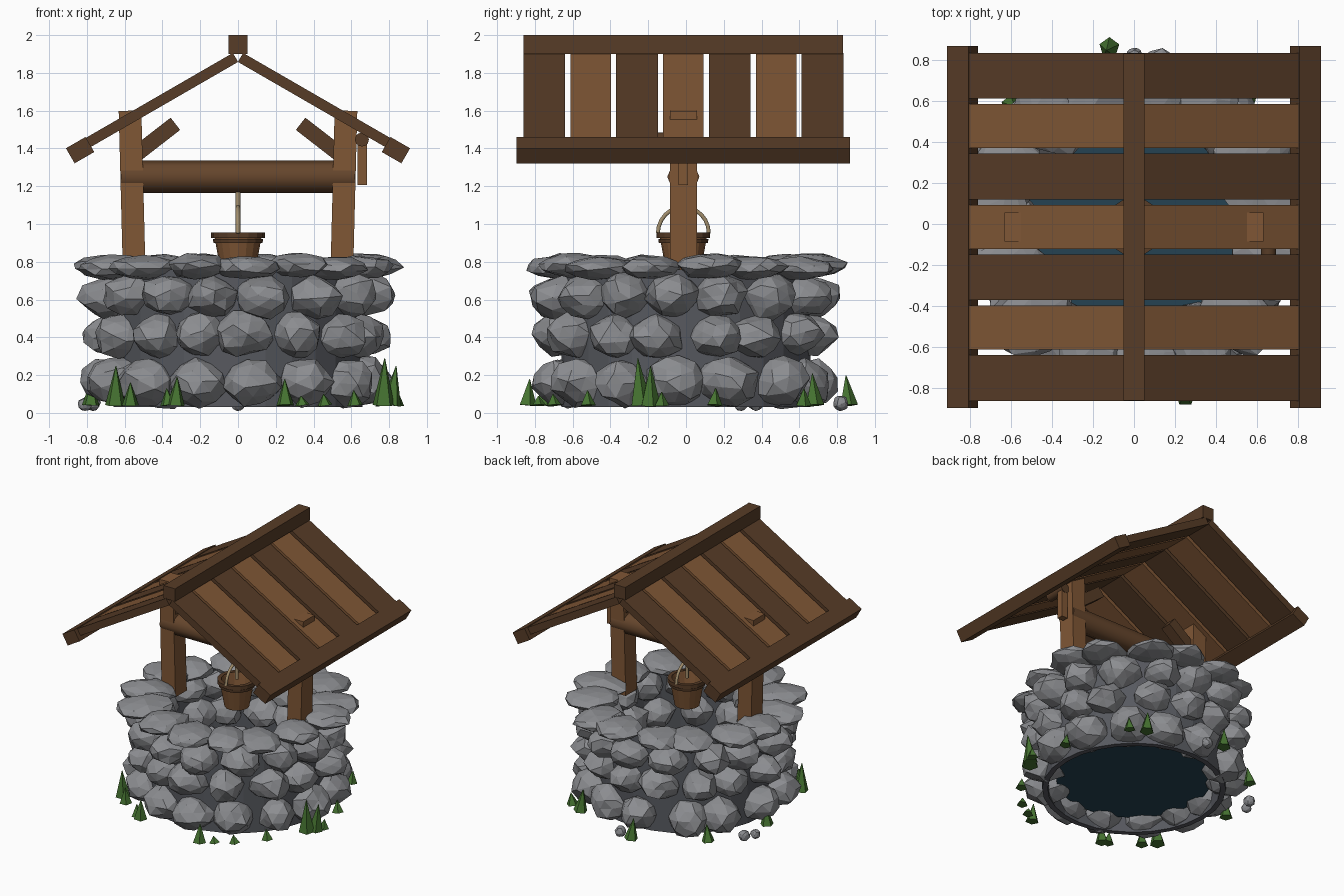
import bpy, bmesh, math, random
from mathutils import Vector, Matrix

if "Cube" in bpy.data.objects:
    bpy.data.objects.remove(bpy.data.objects["Cube"])
random.seed(7)
YC = -0.014


def mat(name, c):
    m = bpy.data.materials.new(name)
    m.diffuse_color = (*c, 1)
    m.use_nodes = True
    m.node_tree.nodes["Principled BSDF"].inputs["Base Color"].default_value = m.diffuse_color
    return m


DARK = mat("dark_wood", (0.095, 0.045, 0.02))
DRUM = mat("drum_wood", (0.13, 0.06, 0.025))
WOOD = mat("light_wood", (0.215, 0.095, 0.036))
MORTAR = mat("mortar_grey", (0.095, 0.10, 0.115))
STONE = mat("stone_grey", (0.26, 0.265, 0.28))
WATER = mat("water_blue", (0.018, 0.055, 0.085))
ROPE = mat("rope_tan", (0.36, 0.27, 0.15))
GRASS = mat("grass_green", (0.06, 0.17, 0.03))


def finish(name, bm, m):
    bmesh.ops.recalc_face_normals(bm, faces=bm.faces)
    me = bpy.data.meshes.new(name)
    bm.to_mesh(me)
    bm.free()
    me.materials.append(m)
    ob = bpy.data.objects.new(name, me)
    bpy.context.collection.objects.link(ob)
    return ob


def box(name, c, size, m, rot=0.0):
    bm = bmesh.new()
    M = Matrix.Translation(c) @ Matrix.Rotation(rot, 4, 'Y') @ Matrix.Diagonal((*size, 1))
    bmesh.ops.create_cube(bm, size=1, matrix=M)
    return finish(name, bm, m)


def rod(name, a, b, r, m, n=12, smooth=True):
    a, b = Vector(a), Vector(b)
    d = b - a
    bm = bmesh.new()
    M = Matrix.Translation((a + b) / 2) @ d.to_track_quat('Z', 'Y').to_matrix().to_4x4()
    bmesh.ops.create_cone(bm, cap_ends=True, segments=n, radius1=r, radius2=r,
                          depth=d.length, matrix=M)
    for f in bm.faces:
        f.smooth = smooth and len(f.verts) == 4
    return finish(name, bm, m)


def lathe(name, profile, m, n, c=(0, 0), closed=False):
    bm = bmesh.new()
    rings = [[bm.verts.new((c[0] + r * math.cos(2 * math.pi * i / n),
                            c[1] + r * math.sin(2 * math.pi * i / n), z))
              for i in range(n)] for r, z in profile]
    pairs = list(zip(rings, rings[1:])) + ([(rings[-1], rings[0])] if closed else [])
    for p, q in pairs:
        for i in range(n):
            j = (i + 1) % n
            bm.faces.new((p[i], p[j], q[j], q[i]))
    if not closed:
        bm.faces.new(rings[0])
        bm.faces.new(rings[-1])
    return finish(name, bm, m)


def add_stone(bm, c, half, ang):
    M = (Matrix.Translation(c) @ Matrix.Rotation(ang, 4, 'Z') @ Matrix.Diagonal((*half, 1))
         @ Matrix.Rotation(random.uniform(-.25, .25), 4, 'Y'))
    spin = Matrix.Rotation(random.uniform(0, 6.28), 3, Vector((random.random(), random.random(), 1)))
    vs = bmesh.ops.create_icosphere(bm, subdivisions=2, radius=1)['verts']
    for v in vs:
        v.co = M @ (spin @ v.co * random.uniform(0.90, 1.13))
        v.co.z = max(v.co.z, 0.0)


# mortar wall and water
lathe("mortar_wall", [(0.62, 0.03), (0.66, 0.03), (0.66, 0.76), (0.62, 0.76)], MORTAR, 28, closed=True)
lathe("water", [(0.56, 0.115), (0.56, 0.125)], WATER, 28)

# stone courses: count, height, radius, half sizes (radial, tangential, z), phase
courses = [("bottom", 14, 0.16, 0.66, (0.165, 0.15, 0.132), 0.13),
           ("lower", 15, 0.41, 0.65, (0.16, 0.14, 0.118), 0.09),
           ("upper", 15, 0.62, 0.66, (0.165, 0.138, 0.114), 0.21),
           ("cap", 15, 0.775, 0.67, (0.195, 0.155, 0.064), 0.05)]
for name, n, z, r, half, ph in courses:
    bm = bmesh.new()
    for i in range(n):
        a = -math.pi / 2 + ph + 2 * math.pi * i / n + random.uniform(-.06, .06)
        h = [x * random.uniform(0.90, 1.10) for x in half[:2]] + [half[2] * random.uniform(0.93, 1.03)]
        rr = r + random.uniform(-.015, .015)
        add_stone(bm, (rr * math.cos(a), rr * math.sin(a), z + random.uniform(-.01, .01)), h, a)
    finish(name + "_stone_course", bm, STONE)

# loose pebbles
bm = bmesh.new()
for x, y, s in [(-.77, .37, .042), (-.81, .29, .036), (.0, .82, .04)]:
    add_stone(bm, (x, y, s + .01), (s, s, s), 0)
finish("pebbles", bm, STONE)

# grass blades: x, y, height
bm = bmesh.new()
for x, y, h in [(.77, -.24, .25), (.81, -.19, .21), (.84, -.13, .07), (.25, -.84, .14),
                (.34, -.78, .05), (.46, -.70, .06), (.62, -.52, .08), (-.65, -.51, .21),
                (-.57, -.59, .12), (-.33, -.75, .15), (-.37, -.73, .09), (.45, .68, .17),
                (-.12, .86, .16), (.77, .15, .09), (-.6, .58, .13), (-.78, .1, .14), (.56, .62, .09)]:
    lean = Matrix.Rotation(random.uniform(-.1, .1), 4, 'X') @ Matrix.Rotation(random.uniform(-.15, .15), 4, 'Y')
    M = Matrix.Translation((x, y, 0.04)) @ lean @ Matrix.Translation((0, 0, h / 2))
    bmesh.ops.create_cone(bm, cap_ends=True, segments=5, radius1=0.035 + 0.1 * h, radius2=0.002,
                          depth=h, matrix=M)
finish("grass_blades", bm, GRASS)

# posts, braces and roof, both sides
S30 = math.radians(30)


def roof_plank(name, s, y, w, x1, drop, m):
    x0, t = 0.027, 0.055 - drop
    xm = (x0 + x1) / 2
    zm = 1.921 - 0.577 * xm
    d = drop + t / 2
    box(name, (s * (xm - 0.5 * d), y, zm - 0.866 * d), ((x1 - x0) / 0.866, w, t), m, s * S30)


for s, side in ((-1, "left"), (1, "right")):
    box(side + "_post", (s * 0.56, YC, 1.15), (0.12, 0.142, 0.90), WOOD, s * 0.026)
    box(side + "_brace", (s * 0.448, YC, 1.44), (0.295, 0.09, 0.082), DARK, s * 0.66)
    box(side + "_eave_beam", (s * 0.836, YC, 1.391), (0.12, 1.765, 0.092), DARK, s * S30)
    for i in range(7):
        y = YC + (i - 3) * 0.2455
        if i % 2:
            roof_plank(f"{side}_light_plank_{i}", s, y, 0.215, 0.82, 0.003, WOOD)
        else:
            roof_plank(f"{side}_dark_plank_{i}", s, y, 0.222, 0.82, 0.0, DARK)
box("ridge_beam", (0, YC, 1.95), (0.10, 1.69, 0.10), DARK)

# winch drum, crank arm and knob
rod("winch_drum", (-0.62, YC, 1.25), (0.62, YC, 1.25), 0.085, DRUM, 8)
box("crank_arm", (0.658, YC, 1.325), (0.052, 0.05, 0.235), WOOD)
rod("crank_knob", (0.656, -0.155, 1.447), (0.656, 0.015, 1.447), 0.037, DARK, 12)

# bucket with rim bands
BC = (0, -0.014)
lathe("bucket", [(0.09, 0.74), (0.128, 0.95), (0.112, 0.95), (0.08, 0.765)], WOOD, 16, BC)
lathe("bucket_rim", [(0.112, 0.925), (0.142, 0.925), (0.142, 0.955), (0.112, 0.955)], DARK, 16, BC, True)
lathe("bucket_band", [(0.11, 0.90), (0.13, 0.90), (0.133, 0.92), (0.11, 0.92)], DARK, 16, BC, True)

# bucket handle and rope
cu = bpy.data.curves.new("bucket_handle", 'CURVE')
cu.dimensions = '3D'
cu.bevel_depth = 0.012
cu.bevel_resolution = 1
cu.use_fill_caps = True
sp = cu.splines.new('POLY')
sp.points.add(12)
for i, p in enumerate(sp.points):
    a = math.pi * i / 12
    p.co = (0, BC[1] + 0.135 * math.cos(a), 0.95 + 0.14 * math.sin(a), 1)
cu.materials.append(ROPE)
bpy.context.collection.objects.link(bpy.data.objects.new("bucket_handle", cu))
rod("rope", (0, BC[1], 0.95), (0, BC[1], 1.20), 0.013, ROPE, 8)
